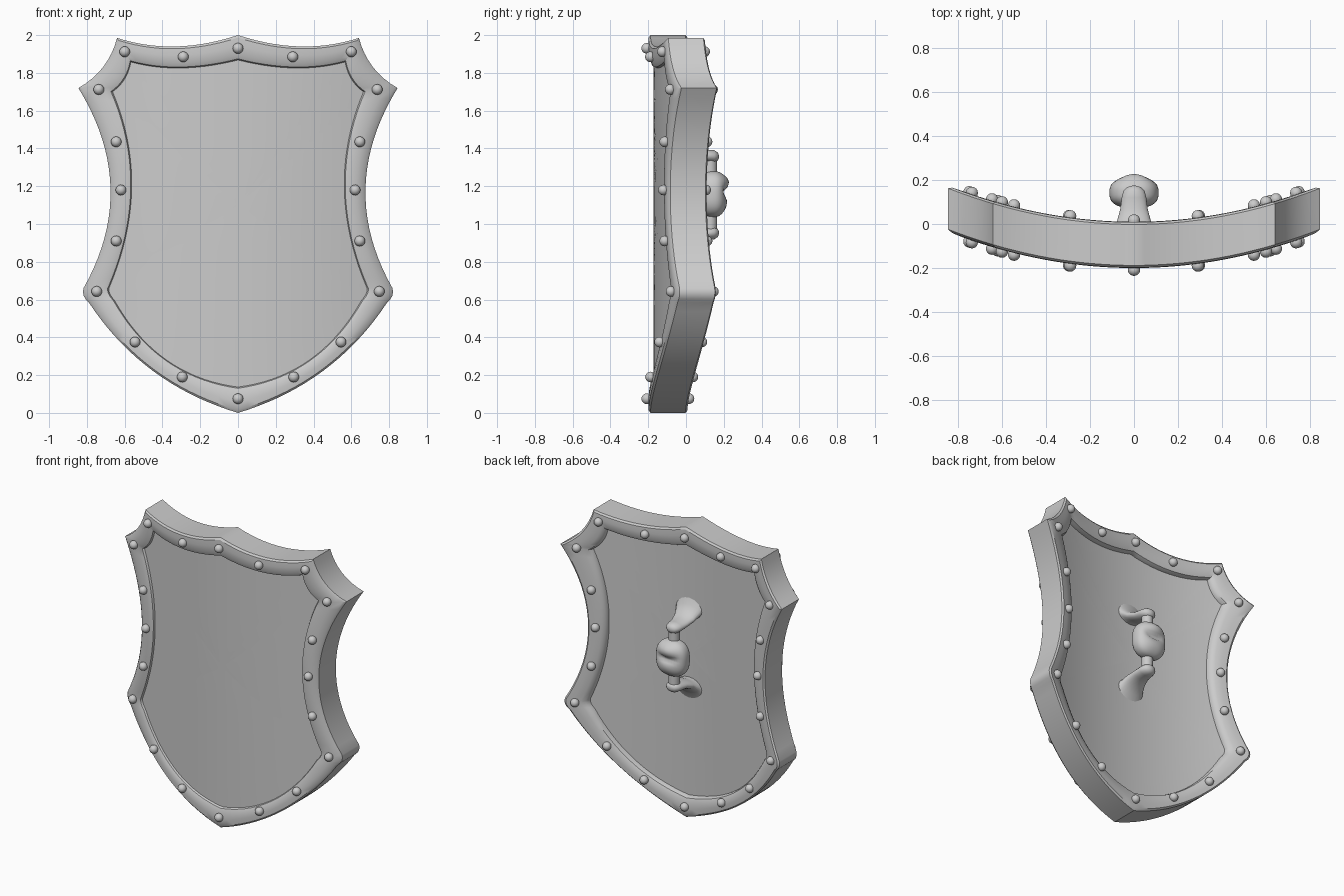
import bpy, bmesh, math
from mathutils import Vector

if "Cube" in bpy.data.objects:
    bpy.data.objects.remove(bpy.data.objects["Cube"])

steel = bpy.data.materials.new("plain grey")
steel.diffuse_color = (0.6, 0.6, 0.6, 1)
steel.use_nodes = True
steel.node_tree.nodes["Principled BSDF"].inputs["Base Color"].default_value = steel.diffuse_color


def finish(bm, name, angle=35):
    bmesh.ops.recalc_face_normals(bm, faces=bm.faces[:])
    me = bpy.data.meshes.new(name)
    bm.to_mesh(me)
    bm.free()
    ob = bpy.data.objects.new(name, me)
    bpy.context.collection.objects.link(ob)
    me.materials.append(steel)
    bpy.ops.object.select_all(action='DESELECT')
    ob.select_set(True)
    bpy.context.view_layer.objects.active = ob
    bpy.ops.object.shade_smooth_by_angle(angle=math.radians(angle))
    return ob


def front_y(x):
    """Front surface of the curved rim."""
    return -0.2 + 0.23 * x * x


THICK = 0.21


def outline(knots, counts):
    """Parabolic arcs through knot, middle, knot...; mirrored to a closed loop."""
    half = []
    for i, n in enumerate(counts):
        a, m, b = (Vector(knots[2 * i + k]) for k in range(3))
        c = 2 * m - (a + b) / 2
        for j in range(n):
            u = j / n
            half.append((1 - u) ** 2 * a + 2 * u * (1 - u) * c + u * u * b)
    half.append(Vector(knots[-1]))
    return half + [Vector((-p.x, p.y)) for p in reversed(half[1:-1])]


counts = (14, 8, 20, 4, 18)
outer = outline([(0, 2), (0.33, 1.94), (0.64, 1.985), (0.715, 1.83), (0.845, 1.72),
                 (0.675, 1.19), (0.818, 0.66), (0.817, 0.62), (0.79, 0.585),
                 (0.45, 0.222), (0, 0)], counts)
inner = outline([(0, 1.865), (0.3, 1.823), (0.565, 1.855), (0.598, 1.765), (0.66, 1.70),
                 (0.56, 1.19), (0.68, 0.66), (0.675, 0.63), (0.65, 0.595),
                 (0.375, 0.28), (0, 0.14)], counts)
N = len(outer)


def bridge(bm, rings, closed):
    n = len(rings[0])
    for k in range(len(rings) if closed else len(rings) - 1):
        a, b = rings[k], rings[(k + 1) % len(rings)]
        for i in range(n):
            j = (i + 1) % n
            bm.faces.new((a[i], a[j], b[j], b[i]))


# rim: a rounded section swept around the outline
front = [(0, 0.012), (0.1, 0.002), (0.4, 0), (0.75, 0.004), (0.93, 0.014), (1, 0.035)]
section = front + [(t, THICK - d) for t, d in reversed(front)]
bm = bmesh.new()
rings = []
for t, d in section:
    pts = [o.lerp(i, t) for o, i in zip(outer, inner)]
    rings.append([bm.verts.new((p.x, front_y(p.x) + d, p.y)) for p in pts])
bridge(bm, rings, True)
finish(bm, "rim")

# panel: curved sheet filling the rim
bm = bmesh.new()
mid = Vector((0, 1.1))
scales = [0.15, 0.3, 0.45, 0.6, 0.75, 0.9, 1]
edge = [o.lerp(i, 0.92) for o, i in zip(outer, inner)]
layers = [(s, 0.028) for s in scales] + [(s, 0.165) for s in reversed(scales)]
rings = []
for s, d in layers:
    pts = [mid.lerp(p, s) for p in edge]
    rings.append([bm.verts.new((p.x, front_y(p.x) + d, p.y)) for p in pts])
bridge(bm, rings, False)
for ring, d in ((rings[0], 0.028), (rings[-1], 0.165)):
    c = bm.verts.new((0, front_y(0) + d, mid.y))
    for i in range(N):
        bm.faces.new((ring[i], ring[(i + 1) % N], c))
finish(bm, "panel")

# studs on both sides of the rim
spots = [(0, 1.93), (0.29, 1.885), (0.6, 1.912), (0.737, 1.712), (0.645, 1.435),
         (0.62, 1.18), (0.645, 0.91), (0.748, 0.643), (0.545, 0.375), (0.295, 0.19), (0, 0.075)]
spots += [(-x, z) for x, z in spots if x > 0]
for name, d in (("front_studs", -0.008), ("back_studs", THICK + 0.006)):
    bm = bmesh.new()
    for x, z in spots:
        ret = bmesh.ops.create_uvsphere(bm, u_segments=16, v_segments=10, radius=0.028)
        bmesh.ops.translate(bm, verts=ret["verts"], vec=(x, front_y(x) + d, z))
    finish(bm, name, 60)

# handle arms: flared at the panel, narrowing to a rounded end; (y, z offset, half width, half height)
arm = [(-0.045, 0.075, 0.105, 0.085), (-0.02, 0.045, 0.09, 0.05), (0.02, 0.015, 0.075, 0.034),
       (0.07, 0.0, 0.062, 0.03), (0.12, -0.005, 0.056, 0.033), (0.15, -0.007, 0.048, 0.033),
       (0.168, -0.008, 0.03, 0.022), (0.174, -0.008, 0.008, 0.008)]
for name, zc, sign in (("upper_handle_arm", 1.365, 1), ("lower_handle_arm", 0.945, -1)):
    bm = bmesh.new()
    rings = []
    for y, dz, w, h in arm:
        ring = []
        for k in range(20):
            a = 2 * math.pi * k / 20
            ring.append(bm.verts.new((w * math.cos(a), y, zc + sign * (dz + h * math.sin(a)))))
        rings.append(ring)
    bridge(bm, rings, False)
    bm.faces.new(rings[0])
    bm.faces.new(rings[-1])
    finish(bm, name, 60)

# handle rod joining the arms
bm = bmesh.new()
ret = bmesh.ops.create_cone(bm, cap_ends=True, segments=20, radius1=0.036, radius2=0.036, depth=0.42)
bmesh.ops.translate(bm, verts=ret["verts"], vec=(0, 0.128, 1.155))
finish(bm, "handle_rod")

# grip: lumpy swollen bulb with a crease across its back
bm = bmesh.new()
bmesh.ops.create_uvsphere(bm, u_segments=36, v_segments=24, radius=1)
for v in bm.verts:
    x, y, z = v.co
    r = (abs(x) ** 2.6 + abs(y) ** 2.6 + abs(z) ** 2.6) ** (-1 / 2.6)
    x, y, z = x * r * 0.112, y * r * 0.07, z * r * 0.122
    if y > 0:
        k = y / 0.07
        y += k * 0.024 * math.exp(-((z - 0.075) / 0.04) ** 2 - (x / 0.07) ** 2)
        y += k * 0.008 * math.exp(-((z + 0.06) / 0.04) ** 2 - (x / 0.08) ** 2)
        y -= k * 0.022 * math.exp(-((z - 0.005 - 3 * x * x) / 0.018) ** 2 - (x / 0.07) ** 4)
    v.co = (x, y + 0.142, z + 1.158)
finish(bm, "grip", 70)
